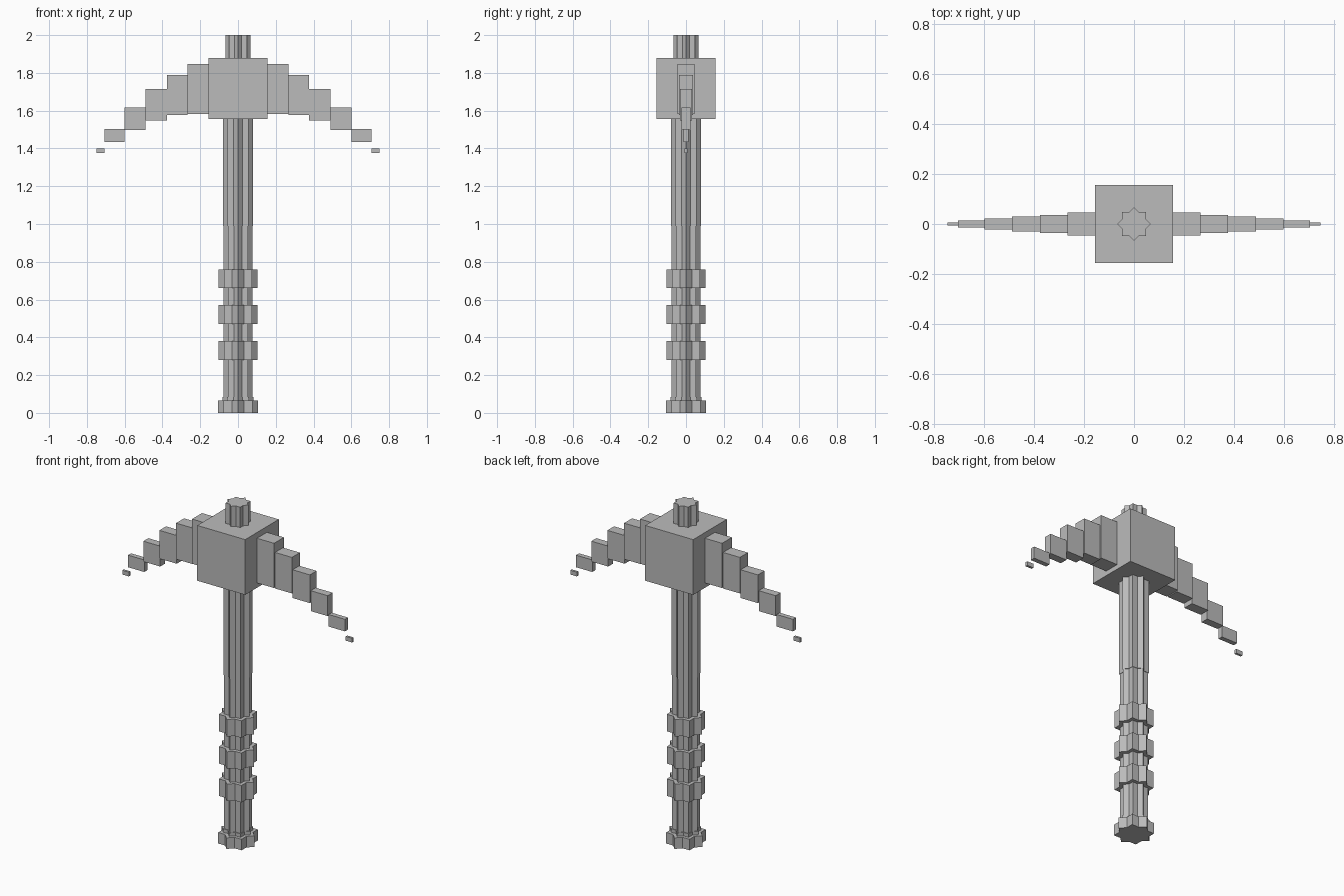
import bpy
import math

cube = bpy.data.objects.get("Cube")
if cube:
    bpy.data.objects.remove(cube, do_unlink=True)

grey = bpy.data.materials.new("stone_grey")
grey.use_nodes = True
grey.diffuse_color = (0.5, 0.5, 0.5, 1)
grey.node_tree.nodes["Principled BSDF"].inputs["Base Color"].default_value = (0.5, 0.5, 0.5, 1)


def block(name, x0, x1, half_y, z0, z1, turn=0):
    """Box spanning x0..x1 and z0..z1, turned about the z axis."""
    bpy.ops.mesh.primitive_cube_add(size=1, location=((x0 + x1) / 2, 0, (z0 + z1) / 2),
                                    rotation=(0, 0, turn))
    ob = bpy.context.object
    ob.name = name
    ob.scale = (x1 - x0, 2 * half_y, z1 - z0)
    ob.data.materials.append(grey)
    return ob


def star_post(name, tip, z0, z1):
    """Eight-pointed post made of two crossed square bars."""
    half = tip / math.sqrt(2)
    block(name + "_straight", -half, half, half, z0, z1)
    block(name + "_turned", -half, half, half, z0, z1, math.pi / 4)


# Handle, from the pommel to the top cap
star_post("pommel", 0.107, 0, 0.065)
star_post("pommel_collar", 0.082, 0.065, 0.085)
star_post("lower_shaft", 0.076, 0.085, 0.99)
star_post("upper_shaft", 0.079, 0.99, 1.56)
star_post("top_cap", 0.067, 1.88, 2.0)

# Grip rings
for i in range(3):
    z = 0.28 + 0.19 * i
    star_post(f"grip_ring_{i + 1}", 0.104, z, z + 0.1)

# Head block
block("head_block", -0.156, 0.156, 0.156, 1.555, 1.88)

# Stepped blades: outer x, half thickness, bottom, top
steps = [
    (0.267, 0.046, 1.583, 1.846),
    (0.377, 0.037, 1.577, 1.789),
    (0.49, 0.031, 1.548, 1.714),
    (0.60, 0.023, 1.498, 1.618),
    (0.706, 0.014, 1.433, 1.504),
    (0.748, 0.007, 1.376, 1.401),
]
inner = 0.156
for i, (outer, half_y, low, high) in enumerate(steps, 1):
    block(f"left_blade_{i}", inner, outer, half_y, low, high)
    block(f"right_blade_{i}", -outer, -inner, half_y, low, high)
    inner = outer
